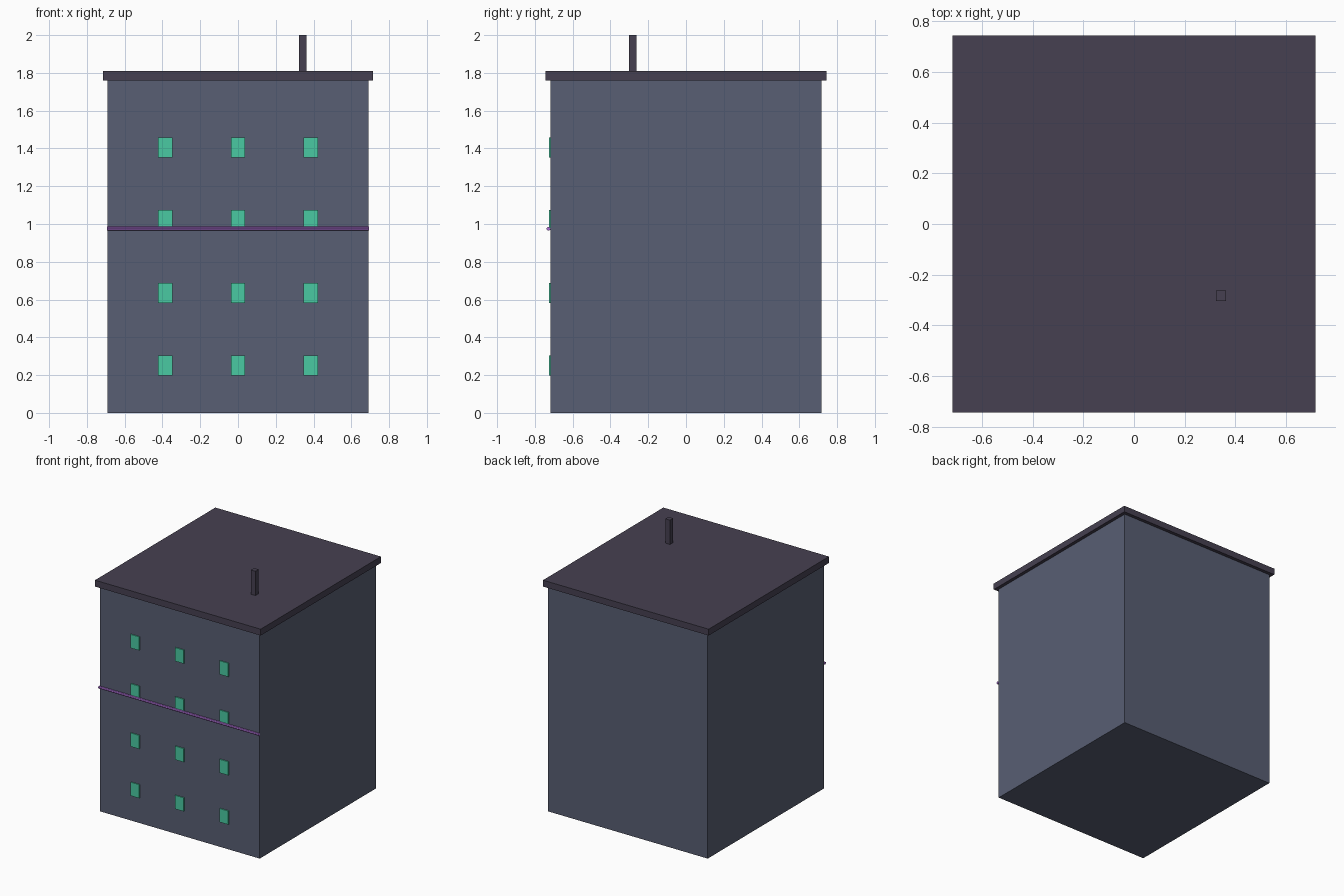
import bpy
import math

cube = bpy.data.objects.get("Cube")
if cube:
    bpy.data.objects.remove(cube, do_unlink=True)


def material(name, rgb):
    """Flat material from an sRGB 0-255 colour."""
    linear = [((c / 255 + 0.055) / 1.055) ** 2.4 for c in rgb] + [1.0]
    mat = bpy.data.materials.new(name)
    mat.use_nodes = True
    mat.diffuse_color = linear
    mat.node_tree.nodes["Principled BSDF"].inputs["Base Color"].default_value = linear
    return mat


def finish(name, mat):
    obj = bpy.context.object
    obj.name = name
    obj.data.materials.append(mat)
    bpy.ops.object.transform_apply(location=False, rotation=True, scale=True)
    return obj


def box(name, low, high, mat):
    """Box between two opposite corners."""
    centre = [(a + b) / 2 for a, b in zip(low, high)]
    bpy.ops.mesh.primitive_cube_add(size=1, location=centre)
    bpy.context.object.scale = [b - a for a, b in zip(low, high)]
    return finish(name, mat)


wall_mat = material("slate wall", (88, 94, 115))
roof_mat = material("dark roof", (70, 64, 81))
glass_mat = material("teal window", (74, 202, 162))
pipe_mat = material("purple tube", (172, 112, 212))

half_x, half_y, wall_top, roof_top = 0.69, 0.717, 1.76, 1.81
lip = 0.026

# Main block and flat overhanging roof
box("walls", (-half_x, -half_y, 0), (half_x, half_y, wall_top), wall_mat)
box("roof_slab", (-half_x - lip, -half_y - lip, wall_top),
    (half_x + lip, half_y + lip, roof_top), roof_mat)

# Rooftop post
box("roof_post", (0.323, -0.303, roof_top), (0.363, -0.263, 2.0), roof_mat)

# Grid of thin window plates on the front
for row in range(4):
    for col in range(3):
        x = (col - 1) * 0.385
        z = 0.25 + row * 0.385
        box(f"window_{row + 1}_{col + 1}", (x - 0.038, -half_y - 0.008, z - 0.053),
            (x + 0.038, -half_y, z + 0.053), glass_mat)

# Light tube running across the front
bpy.ops.mesh.primitive_cylinder_add(vertices=8, radius=0.0105, depth=2 * half_x + 0.006,
                                    location=(0, -half_y - 0.011, 0.975),
                                    rotation=(0, math.pi / 2, 0))
finish("light_tube", pipe_mat)
